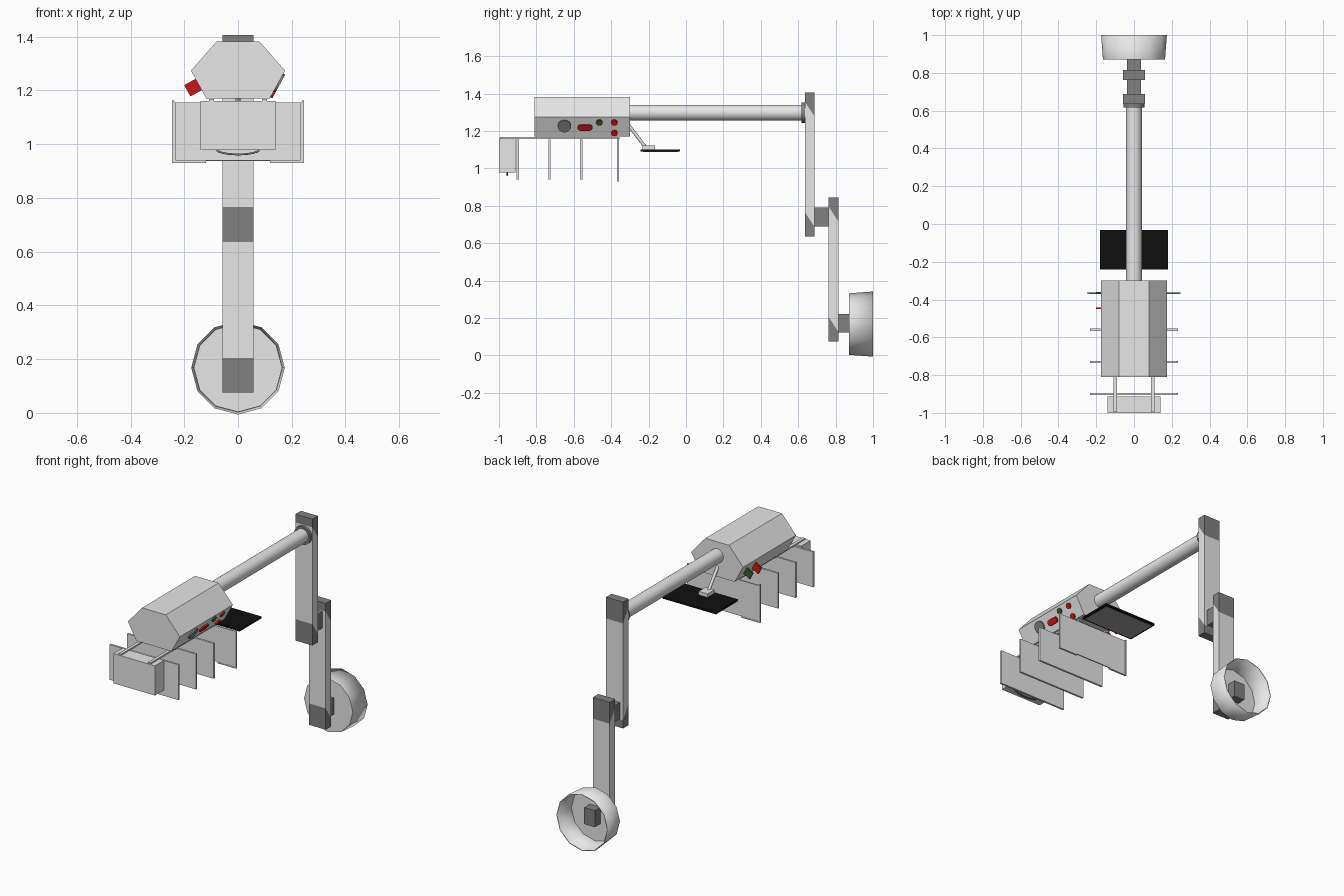
import bpy, bmesh
from math import cos, sin, pi
from mathutils import Vector, Matrix

cube = bpy.data.objects.get("Cube")
if cube:
    bpy.data.objects.remove(cube, do_unlink=True)


def material(name, r, g, b):
    m = bpy.data.materials.new(name)
    m.use_nodes = True
    m.diffuse_color = (r, g, b, 1)
    node = next(n for n in m.node_tree.nodes if n.type == 'BSDF_PRINCIPLED')
    node.inputs["Base Color"].default_value = (r, g, b, 1)
    return m


LIGHT = material("light grey", 0.8, 0.8, 0.8)
DARK = material("dark grey", 0.22, 0.22, 0.22)
SCREEN = material("screen grey", 0.36, 0.36, 0.36)
BLACK = material("black", 0.005, 0.005, 0.005)
RED = material("red", 0.62, 0.008, 0.008)
GREEN = material("green", 0.05, 0.1, 0.02)


def finish(name, bm, *mats, smooth=False):
    bmesh.ops.recalc_face_normals(bm, faces=bm.faces[:])
    me = bpy.data.meshes.new(name)
    bm.to_mesh(me)
    bm.free()
    for m in mats:
        me.materials.append(m)
    if smooth:
        me.shade_smooth()
        me.set_sharp_from_angle(angle=0.7)
    ob = bpy.data.objects.new(name, me)
    bpy.context.scene.collection.objects.link(ob)
    return ob


def box_mesh(x, y, z):
    bm = bmesh.new()
    bmesh.ops.create_cube(bm, size=1)
    for v in bm.verts:
        v.co = [(a + b) / 2 + c * (b - a) for (a, b), c in zip((x, y, z), v.co)]
    return bm


def box(name, x, y, z, mat=LIGHT):
    return finish(name, box_mesh(x, y, z), mat)


def rod(name, p, q, r, mat=LIGHT, r2=None, sides=24, open_end=False):
    """Cylinder or cone from p to q."""
    p, q = Vector(p), Vector(q)
    d = q - p
    bm = bmesh.new()
    bmesh.ops.create_cone(bm, cap_ends=True, segments=sides, radius1=r,
                          radius2=r2 or r, depth=d.length)
    if open_end:
        bm.faces.ensure_lookup_table()
        bmesh.ops.delete(bm, geom=[max(bm.faces, key=lambda f: f.calc_center_median().z)],
                         context='FACES')
    bm.transform(Matrix.Translation((p + q) / 2) @ d.to_track_quat('Z', 'Y').to_matrix().to_4x4())
    return finish(name, bm, mat, smooth=True)


def prism(name, points, depth, mat=LIGHT):
    bm = bmesh.new()
    face = bm.faces.new([bm.verts.new(p) for p in points])
    ext = bmesh.ops.extrude_face_region(bm, geom=[face])
    bmesh.ops.translate(bm, vec=depth, verts=[v for v in ext["geom"]
                                              if isinstance(v, bmesh.types.BMVert)])
    return finish(name, bm, mat)


# Hexagonal main housing
half = [(0.08, 1.382), (0.175, 1.274), (0.118, 1.17)]
outline = half + [(-x, z) for x, z in reversed(half)]
prism("housing", [(x, -0.81, z) for x, z in outline], (0, 0.51, 0))

# Boom and its collar
rod("boom", (0, -0.31, 1.298), (0, 0.63, 1.298), 0.042)
rod("boom_collar", (0, 0.618, 1.298), (0, 0.64, 1.298), 0.055, DARK)


# Posts with slanted dark end caps
def post(name, y0, y1, z0, z1):
    bm = box_mesh((-0.057, 0.057), (y0, y1), (z0, z1))
    slope = Vector((0, 0.08, y1 - y0)).normalized()
    low, high = Vector((0, y0, z0 + 0.13)), Vector((0, y0, z1 - 0.05))
    for co in (low, high):
        bmesh.ops.bisect_plane(bm, geom=bm.verts[:] + bm.edges[:] + bm.faces[:],
                               plane_co=co, plane_no=slope)
    for f in bm.faces:
        c = f.calc_center_median()
        f.material_index = int((c - low).dot(slope) < 0 or (c - high).dot(slope) > 0)
    finish(name, bm, LIGHT, DARK)


post("upper_post", 0.635, 0.688, 0.637, 1.407)
post("lower_post", 0.763, 0.816, 0.075, 0.845)
box("post_joint", (-0.036, 0.036), (0.685, 0.766), (0.69, 0.79), DARK)
box("base_joint", (-0.036, 0.036), (0.814, 0.93), (0.122, 0.223), DARK)

# Wall cup, open at the back
cup = rod("wall_cup", (0, 0.875, 0.168), (0, 1, 0.168), 0.16, r2=0.168, sides=12, open_end=True)
wall = cup.modifiers.new("wall", 'SOLIDIFY')
wall.thickness = 0.006

# Hanging blades and their carrier rails
for i, y in enumerate((-0.90, -0.73, -0.56)):
    box(f"blade_{i + 1}", (-0.232, 0.232), (y - 0.006, y + 0.006), (0.94, 1.155))
box("rear_blade", (-0.238, 0.238), (-0.368, -0.361), (0.937, 1.155))
for side, s in (("left", 1), ("right", -1)):
    rail = sorted((s * 0.09, s * 0.108))
    box(f"{side}_rail", rail, (-0.995, -0.355), (1.158, 1.168))
    post_x = sorted((s * 0.238, s * 0.246))
    box(f"{side}_bracket_side", post_x, (-0.37, -0.359), (0.93, 1.162))
    box(f"{side}_bracket_foot", sorted((s * 0.12, s * 0.246)), (-0.37, -0.359), (0.93, 0.937))

# Front box with a thin handle below
box("front_box", (-0.14, 0.14), (-1, -0.912), (0.979, 1.16))
arc = bpy.data.curves.new("front_handle", 'CURVE')
arc.dimensions = '3D'
arc.bevel_depth = 0.004
arc.bevel_resolution = 1
spline = arc.splines.new('POLY')
spline.points.add(12)
for i, p in enumerate(spline.points):
    a = pi * i / 12
    p.co = (0.08 * cos(a), -0.957, 0.981 - 0.019 * sin(a), 1)
arc.materials.append(DARK)
bpy.context.scene.collection.objects.link(bpy.data.objects.new("front_handle", arc))

# Display panel on a slanted arm
box("display_panel", (-0.18, 0.18), (-0.242, -0.032), (1.09, 1.102), BLACK)
box("display_face", (-0.168, 0.168), (-0.23, -0.044), (1.087, 1.091), SCREEN)
box("display_mount", (-0.03, 0.03), (-0.232, -0.165), (1.1, 1.124))
rod("display_arm", (0, -0.31, 1.235), (0, -0.215, 1.112), 0.009, sides=12)

# Controls on the lower left facet
low, high = Vector((0.118, 0, 1.17)), Vector((0.175, 0, 1.274))
up = (high - low).normalized()
out = Vector((up.z, 0, -up.x))


def on_facet(y, z):
    p = low.lerp(high, (z - low.z) / (high.z - low.z))
    return Vector((p.x, y, p.z))


def button(name, y, z, r, mat):
    p = on_facet(y, z)
    rod(name, p - out * 0.004, p + out * 0.008, r, mat)


button("dial", -0.65, 1.228, 0.036, DARK)
button("green_button", -0.463, 1.247, 0.017, GREEN)
button("upper_red_button", -0.383, 1.247, 0.017, RED)
button("lower_red_button", -0.383, 1.19, 0.017, RED)
centre = on_facet(-0.54, 1.22)
pill = []
for i in range(16):
    a = 2 * pi * (i + 0.5) / 16
    shift = 0.022 if cos(a) > 0 else -0.022
    pill.append(centre + Vector((0, shift + 0.018 * cos(a), 0)) + up * 0.018 * sin(a))
prism("red_switch", pill, out * 0.008, RED)

# Thin tabs on the lower right facet
flip = Vector((-1, 1, 1))
for name, y, mat in (("red_tab", -0.45, RED), ("green_tab", -0.368, GREEN)):
    p = on_facet(y, 1.222)
    corners = [p + up * a + out * b for a, b in ((-0.024, 0), (0.024, 0), (0.024, 0.048), (-0.024, 0.048))]
    prism(name, [c * flip for c in corners], (0, 0.008, 0), mat)
